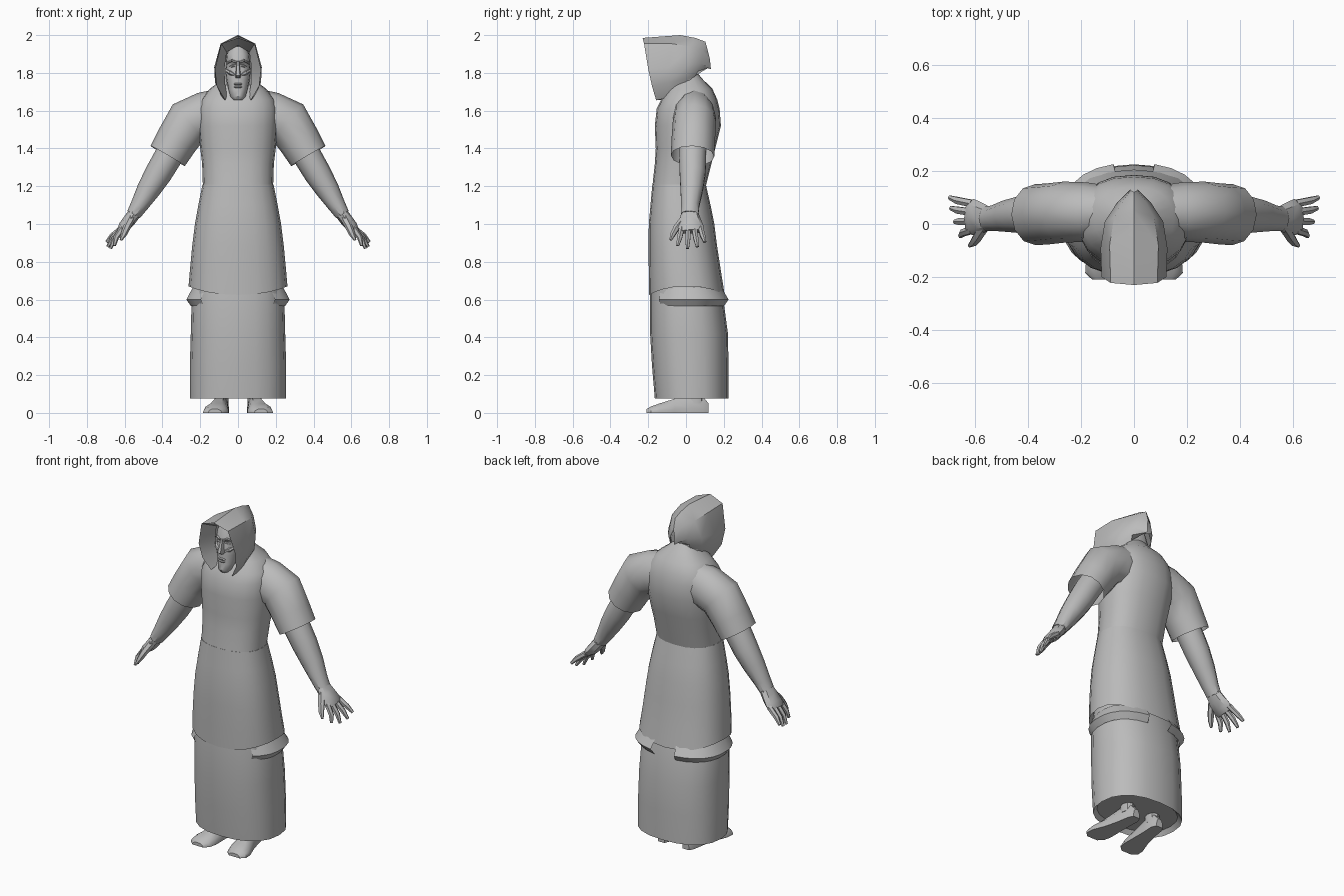
import bpy, bmesh, math
from mathutils import Vector

cloth = bpy.data.materials.new("plain grey")
cloth.diffuse_color = (0.5, 0.5, 0.5, 1)
TAU = 2 * math.pi


def finish(name, bm, mirror=False):
    bmesh.ops.recalc_face_normals(bm, faces=bm.faces)
    me = bpy.data.meshes.new(name)
    bm.to_mesh(me)
    bm.free()
    me.materials.append(cloth)
    ob = bpy.data.objects.new(name, me)
    bpy.context.collection.objects.link(ob)
    if mirror:
        ob.modifiers.new("mirror", 'MIRROR')
    return ob


def skin(name, rings, closed=True, caps=(True, True), mirror=False):
    """Bridge equal-length rows of points with faces."""
    bm = bmesh.new()
    rows = [[bm.verts.new(p) for p in r] for r in rings]
    n = len(rows[0])
    for a, b in zip(rows, rows[1:]):
        for i in range(n if closed else n - 1):
            j = (i + 1) % n
            bm.faces.new((a[i], a[j], b[j], b[i]))
    if caps[0]:
        bm.faces.new(rows[0])
    if caps[1]:
        bm.faces.new(rows[-1])
    return finish(name, bm, mirror)


def oval(rx, front, back, z, n=20, p=0.85, wave=None):
    """Rounded horizontal ring between two depths; wave shifts height by angle."""
    pts = []
    for i in range(n):
        c, s = math.cos(TAU * i / n), math.sin(TAU * i / n)
        x = rx * math.copysign(abs(c) ** p, c)
        y = (front + back) / 2 + (back - front) / 2 * math.copysign(abs(s) ** p, s)
        pts.append((x, y, z + (wave(c, s) if wave else 0)))
    return pts


def stack(name, rows, caps=(True, True), **kw):
    return skin(name, [oval(*r, **kw) for r in rows], caps=caps)


def tube(name, path, n=10, caps=(True, True), mirror=True):
    """Limb along (x, y, z, half thickness, half depth) stations."""
    pts = [Vector(p[:3]) for p in path]
    rings = []
    for i, p in enumerate(path):
        t = (pts[min(i + 1, len(pts) - 1)] - pts[max(i - 1, 0)]).normalized()
        u = t.cross(Vector((0, 1, 0))).normalized()
        v = u.cross(t)
        rings.append([pts[i] + u * p[3] * math.cos(TAU * k / n) + v * p[4] * math.sin(TAU * k / n)
                      for k in range(n)])
    return skin(name, rings, caps=caps, mirror=mirror)


# long under-robe with a recessed underside
stack("under_robe", [(0.235, -0.145, 0.20, 0.10), (0.255, -0.165, 0.225, 0.075), (0.255, -0.18, 0.225, 0.25),
                     (0.25, -0.19, 0.222, 0.42), (0.245, -0.19, 0.195, 0.62), (0.22, -0.18, 0.16, 0.75)])

# tunic skirt with a hem that dips at front and back
hem = lambda c, s: 0.045 * c * c
rings = [oval(0.262, -0.195, 0.205, 0.625, wave=hem)]
rings += [oval(*r) for r in [(0.255, -0.197, 0.185, 0.75), (0.243, -0.198, 0.165, 0.88), (0.228, -0.197, 0.15, 1.0),
                             (0.21, -0.188, 0.13, 1.1), (0.188, -0.178, 0.105, 1.21)]]
skin("tunic_skirt", rings, caps=(False, True))

# flared lower hem, one strip each side
rows = []
for rx, f, b, z in [(0.24, -0.17, 0.19, 0.665), (0.275, -0.19, 0.23, 0.60), (0.25, -0.175, 0.205, 0.565)]:
    row = []
    for i in range(10):
        a = math.radians(-48 + 125 * i / 9)
        row.append((rx * math.cos(a) ** 0.85,
                    (f + b) / 2 + (b - f) / 2 * math.copysign(abs(math.sin(a)) ** 0.85, math.sin(a)), z))
    rows.append(row)
skin("lower_hem", rows, closed=False, caps=(False, False), mirror=True)

# torso and neck
stack("torso", [(0.186, -0.178, 0.105, 1.2), (0.19, -0.165, 0.135, 1.32), (0.2, -0.16, 0.155, 1.40),
                (0.21, -0.165, 0.185, 1.52), (0.21, -0.155, 0.178, 1.61), (0.195, -0.13, 0.165, 1.66),
                (0.15, -0.10, 0.14, 1.715), (0.085, -0.07, 0.09, 1.765), (0.055, -0.05, 0.06, 1.80)])

# short wide sleeves, open at the cuff
tube("sleeve", [(0.10, 0.045, 1.585, 0.13, 0.10), (0.18, 0.045, 1.57, 0.128, 0.112), (0.262, 0.045, 1.54, 0.125, 0.115),
                (0.325, 0.038, 1.44, 0.112, 0.115), (0.372, 0.035, 1.36, 0.105, 0.115)], 12, (True, False))

# bare arms
tube("arm", [(0.28, 0.04, 1.50, 0.075, 0.075), (0.37, 0.035, 1.355, 0.075, 0.075), (0.42, 0.035, 1.27, 0.072, 0.072),
             (0.475, 0.03, 1.18, 0.062, 0.062), (0.525, 0.022, 1.095, 0.046, 0.05), (0.553, 0.02, 1.05, 0.038, 0.048)])

# palm, fingers and thumb
tube("palm", [(0.545, 0.02, 1.06, 0.034, 0.045), (0.575, 0.022, 1.02, 0.034, 0.058),
              (0.605, 0.026, 0.985, 0.03, 0.068), (0.625, 0.028, 0.96, 0.018, 0.064)], 8)
for i, (tip_x, tip_y, tip_z) in enumerate([(0.655, -0.045, 0.885), (0.675, 0.008, 0.87),
                                         (0.69, 0.06, 0.88), (0.695, 0.10, 0.905)]):
    y = -0.022 + 0.033 * i
    tube("finger_%d" % (i + 1), [(0.61, y, 0.98, 0.017, 0.016),
         ((0.62 + tip_x) / 2 + 0.008, (y + tip_y) / 2, (0.97 + tip_z) / 2, 0.015, 0.015),
         (tip_x, tip_y, tip_z, 0.008, 0.009)], 6)
tube("thumb", [(0.565, -0.01, 1.03, 0.022, 0.02), (0.59, -0.05, 0.98, 0.02, 0.018),
               (0.605, -0.07, 0.945, 0.016, 0.015), (0.62, -0.082, 0.915, 0.007, 0.007)], 6)

# shoes, turned slightly outward, lofted from heel to toe
rings = []
for y, cx, hw, h in [(0.12, 0.082, 0.022, 0.05), (0.09, 0.083, 0.036, 0.085), (0.02, 0.09, 0.04, 0.095),
                     (-0.06, 0.10, 0.05, 0.075), (-0.14, 0.115, 0.066, 0.05), (-0.185, 0.122, 0.062, 0.034),
                     (-0.21, 0.122, 0.035, 0.02)]:
    rings.append([(cx + hw * a, y, h * b) for a, b in
                  [(-1, 0), (1, 0), (1.0, 0.25), (0.85, 0.65), (0.45, 1), (-0.45, 1), (-0.85, 0.65), (-1, 0.25)]])
skin("shoe", rings, mirror=True)
tube("ankle", [(0.088, 0.05, 0.13, 0.036, 0.042), (0.088, 0.05, 0.05, 0.038, 0.045)], 8)

# hood made of arches from front to back: half profiles, hem to ridge
arches = [
    [(0.058, -0.10, 1.68), (0.068, -0.105, 1.74), (0.072, -0.11, 1.82), (0.06, -0.12, 1.91), (0, -0.13, 1.945)],
    [(0.068, -0.158, 1.655), (0.112, -0.18, 1.73), (0.122, -0.20, 1.82), (0.088, -0.222, 1.955), (0, -0.23, 1.985)],
    [(0.085, -0.09, 1.67), (0.122, -0.09, 1.75), (0.126, -0.09, 1.83), (0.092, -0.08, 1.955), (0, -0.03, 2.0)],
    [(0.085, -0.01, 1.72), (0.11, 0.0, 1.77), (0.11, 0.01, 1.84), (0.075, 0.025, 1.94), (0, 0.05, 1.985)],
    [(0.06, 0.05, 1.785), (0.068, 0.065, 1.81), (0.064, 0.08, 1.85), (0.04, 0.09, 1.92), (0, 0.103, 1.965)],
    [(0.0, 0.085, 1.835), (0.01, 0.115, 1.825), (0.013, 0.132, 1.82), (0.012, 0.127, 1.87), (0, 0.12, 1.90)]]
skin("hood", [a + [(-x, y, z) for x, y, z in a[-2::-1]] for a in arches], closed=False, caps=(False, False))
# lower back of the hood
stack("hood_nape", [(0.075, -0.08, 0.05, 1.69), (0.10, -0.09, 0.05, 1.74), (0.095, -0.09, 0.06, 1.80),
                    (0.07, -0.08, 0.07, 1.86)], n=14)

# head with chin and brow
stack("head", [(0.025, -0.15, -0.08, 1.657), (0.042, -0.162, -0.04, 1.675), (0.052, -0.157, 0, 1.71),
               (0.062, -0.155, 0, 1.765), (0.067, -0.152, 0, 1.81), (0.062, -0.145, 0, 1.845),
               (0.064, -0.158, 0, 1.862), (0.06, -0.148, 0, 1.90), (0.045, -0.13, 0, 1.94)], n=16)

# nose wedge
rings = [[(-w, -0.13, z), (-w * 0.5, d, z), (w * 0.5, d, z), (w, -0.13, z)]
         for w, d, z in [(0.012, -0.158, 1.86), (0.014, -0.168, 1.82), (0.02, -0.182, 1.785), (0.017, -0.165, 1.773)]]
skin("nose", rings)

# lips, brow ridges and cheekbones
for z, d in [(1.741, -0.164), (1.726, -0.162)]:
    stack("lip", [(0.02, d + 0.004, -0.12, z - 0.006), (0.026, d, -0.12, z), (0.02, d + 0.004, -0.12, z + 0.005)], n=10)
tube("brow", [(0.008, -0.15, 1.856, 0.007, 0.014), (0.03, -0.147, 1.866, 0.007, 0.014),
              (0.052, -0.13, 1.855, 0.005, 0.01)], 6)
tube("cheekbone", [(0.02, -0.146, 1.79, 0.008, 0.012), (0.04, -0.142, 1.80, 0.012, 0.014),
                   (0.06, -0.115, 1.812, 0.008, 0.01)], 6)
tube("eyelid", [(0.017, -0.144, 1.834, 0.003, 0.006), (0.03, -0.142, 1.836, 0.007, 0.009),
                (0.045, -0.132, 1.834, 0.003, 0.006)], 6)

# smooth shading with crisp edges
for ob in bpy.context.scene.objects:
    ob.select_set(True)
    bpy.context.view_layer.objects.active = ob
bpy.ops.object.shade_smooth_by_angle(angle=math.radians(40))
